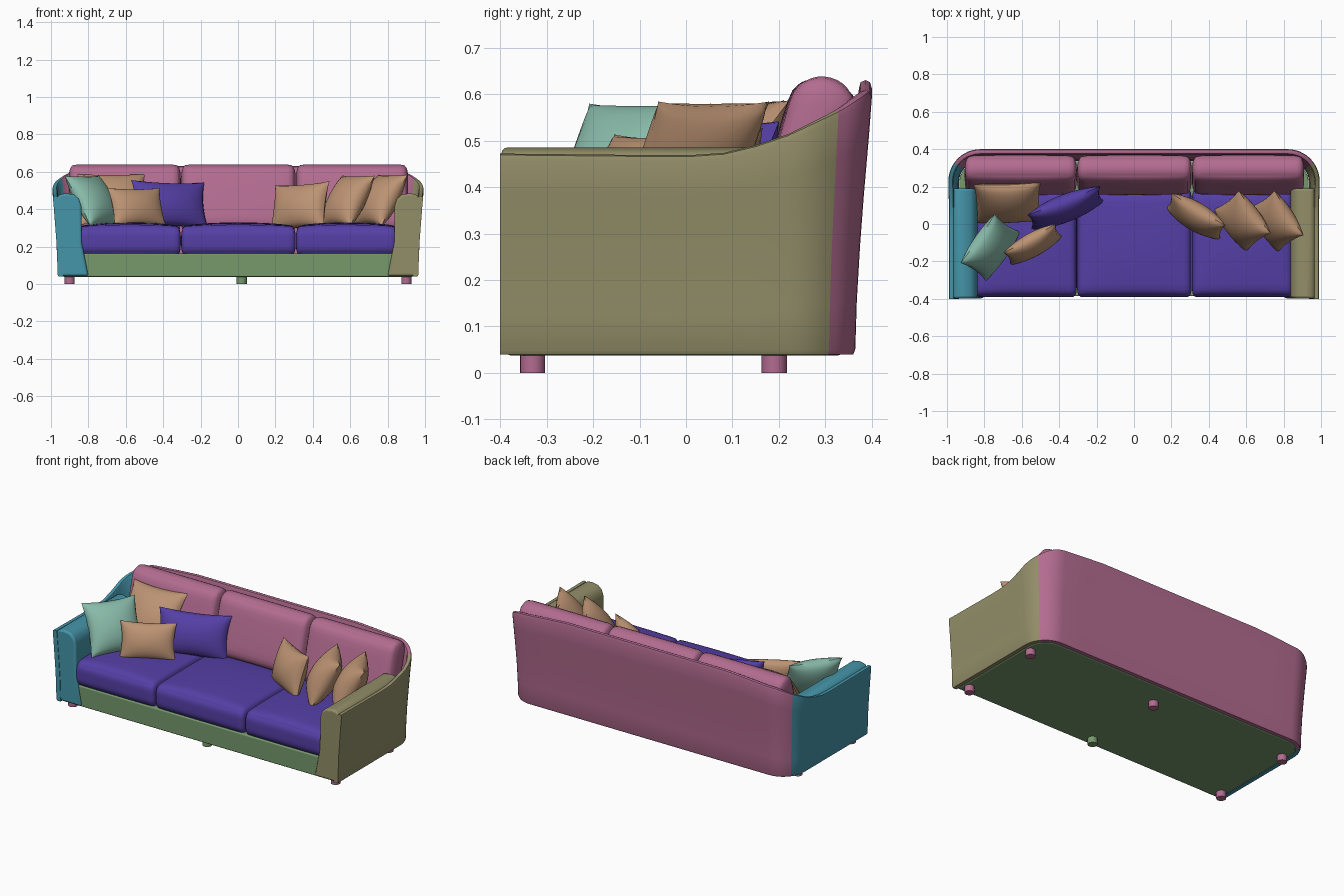
import bpy, bmesh
from math import sin, cos, pi, radians
from mathutils import Matrix, Vector

if "Cube" in bpy.data.objects:
    bpy.data.objects.remove(bpy.data.objects["Cube"])

PINK, PURPLE, GREEN = (.45, .15, .28, 1), (.09, .05, .38, 1), (.18, .32, .15, 1)
OLIVE, TEAL, BROWN, MINT = (.29, .27, .14, 1), (.06, .3, .4, 1), (.5, .29, .17, 1), (.25, .5, .4, 1)
MATS = {}


def finish(name, bm, color, bevel=0, segs=3):
    bmesh.ops.recalc_face_normals(bm, faces=bm.faces)
    me = bpy.data.meshes.new(name)
    bm.to_mesh(me)
    bm.free()
    ob = bpy.data.objects.new(name, me)
    bpy.context.collection.objects.link(ob)
    if color not in MATS:
        MATS[color] = bpy.data.materials.new("fabric_%d" % len(MATS))
        MATS[color].diffuse_color = color
    me.materials.append(MATS[color])
    if bevel:
        m = ob.modifiers.new("bevel", 'BEVEL')
        m.width, m.segments, m.limit_method, m.angle_limit = bevel, segs, 'ANGLE', radians(40)
    bpy.ops.object.select_all(action='DESELECT')
    ob.select_set(True)
    bpy.context.view_layer.objects.active = ob
    bpy.ops.object.shade_smooth_by_angle(angle=radians(45))
    return ob


def interp(pts, v):
    for (a, fa), (b, fb) in zip(pts, pts[1:]):
        if v <= b:
            return fa + (fb - fa) * max(0, (v - a) / (b - a))
    return pts[-1][1]


# Plan of the wrap-around shell: straight arm, rounded corner, straight back
A, B, R, FRONT, CORNER = 1.0, .40, .18, -.40, 12


def plan(d, front=FRONT):
    cx, cy, r = A - R, B - R, R - d
    half = [(A - d, front + (cy - front) * i / 9) for i in range(9)]
    half += [(cx + r * cos(i * pi / 2 / CORNER), cy + r * sin(i * pi / 2 / CORNER)) for i in range(CORNER + 1)]
    half += [(cx * (1 - i / 6), B - d) for i in range(1, 6)]
    return half + [(0, B - d)] + [(-x, y) for x, y in reversed(half)]


def top_height(x, y):
    h = interp([(-.4, .472), (0, .468), (.1, .475), (.2, .505), (.3, .55), (.34, .57), (.4, .61)], y)
    return h + .02 * min(1, max(0, (A - R - abs(x)) / .25))


# (height fraction, inset) around the wall section: up outside, over, down inside
SECTION = [(0, .004), (.02, 0), (.2, 0), (.4, 0), (.6, 0), (.8, 0), (.97, 0), (.993, .004), (1, .014),
           (.993, .024), (.97, .028), (.6, .028), (.3, .028), (0, .028)]
FLARE = [(.04, .036), (.2, .031), (.4, .016), (.58, 0)]
outer = plan(0)


def shell(name, lo, hi, color):
    bm = bmesh.new()
    rings = []
    for i in range(lo, hi + 1):
        h = top_height(*outer[i])
        ring = []
        for f, inset in SECTION:
            z = .04 + (h - .04) * f
            x, y = plan(inset + interp(FLARE, z))[i]
            ring.append(bm.verts.new((x, y, z)))
        rings.append(ring)
    n = len(SECTION)
    for a, b in zip(rings, rings[1:]):
        for k in range(n):
            bm.faces.new((a[k], a[(k + 1) % n], b[(k + 1) % n], b[k]))
    bm.faces.new(rings[0])
    bm.faces.new(rings[-1])
    finish(name, bm, color)


last = len(outer) - 1
shell("right_arm_shell", 0, 14, OLIVE)
shell("back_shell", 14, last - 14, PINK)
shell("left_arm_shell", last - 14, last, TEAL)


def extrude(name, pts, vec, color, bevel):
    bm = bmesh.new()
    f = bm.faces.new([bm.verts.new(p) for p in pts])
    ext = bmesh.ops.extrude_face_region(bm, geom=[f])
    bmesh.ops.translate(bm, vec=vec, verts=[v for v in ext["geom"] if isinstance(v, bmesh.types.BMVert)])
    return finish(name, bm, color, bevel)


# Base platform
extrude("base", [(x, y, .038) for x, y in plan(.066, -.385)], (0, 0, .125), GREEN, .006)

# Arm padding
PAD = [(.80, .043), (.835, .22), (.838, .42), (.85, .455), (.875, .477), (.92, .485), (.955, .478),
       (.973, .455), (.976, .40), (.955, .043)]
for side, s, col in (("right", 1, OLIVE), ("left", -1, TEAL)):
    extrude(side + "_arm_pad", [(s * x, -.397, z) for x, z in PAD], (0, .587, 0), col, .012)

# Legs
for x in (-.9, .02, .9):
    for y in (-.33, .19):
        bm = bmesh.new()
        bmesh.ops.create_cone(bm, cap_ends=True, segments=20, radius1=.027, radius2=.027, depth=.05,
                              matrix=Matrix.Translation((x, y, .025)))
        finish("leg", bm, GREEN if x == .02 and y < 0 else PINK)


def cushion(name, size, radii, matrix, color, axis, bulge):
    """Rounded box whose faces along one axis swell outward."""
    bm = bmesh.new()
    bmesh.ops.create_cube(bm, size=2)
    bmesh.ops.subdivide_edges(bm, edges=bm.edges, cuts=15, use_grid_fill=True)
    i, j = [k for k in range(3) if k != axis]
    for v in bm.verts:
        # crowd the grid toward the edges, then round them
        p = [(1 if c > 0 else -1) * (1 - (1 - abs(c)) ** 2) for c in v.co]
        pt = [c * s / 2 for c, s in zip(p, size)]
        core = [max(-(s / 2 - r), min(s / 2 - r, c)) for c, s, r in zip(pt, size, radii)]
        d = Vector([(c - k) / r for c, k, r in zip(pt, core, radii)]).normalized()
        v.co = [k + a * r for k, a, r in zip(core, d, radii)]
        v.co[axis] += p[axis] * bulge * (max(0, 1 - p[i] ** 2) * max(0, 1 - p[j] ** 2)) ** .6
    bm.transform(matrix)
    finish(name, bm, color)


# Three seat cushions and three back cushions
for x0, x1 in ((-.85, -.306), (-.304, .308), (.31, .85)):
    cushion("seat_cushion", (x1 - x0, .575, .15), (.022, .045, .05),
            Matrix.Translation(((x0 + x1) / 2, -.1025, .23)), PURPLE, 2, .024)
for x0, x1 in ((-.905, -.306), (-.304, .308), (.31, .91)):
    cushion("back_cushion", (x1 - x0, .135, .38), (.03, .066, .066),
            Matrix.Translation(((x0 + x1) / 2, .262, .452)) @ Matrix.Rotation(radians(-15), 4, 'X'),
            PINK, 1, .012)


def pillow(name, loc, w, h, t, yaw, lean, roll, color, n=18):
    """Scatter pillow: two swollen sheets joined at a seam with pointed corners."""
    bm = bmesh.new()
    grids = {}
    for s in (1, -1):
        for i in range(n + 1):
            for j in range(n + 1):
                u, v = -cos(pi * i / n), -cos(pi * j / n)
                u, v = (u + 2 * i / n - 1) / 2, (v + 2 * j / n - 1) / 2
                eu, ev = max(0, 1 - u * u), max(0, 1 - v * v)
                if s == -1 and (i in (0, n) or j in (0, n)):
                    grids[s, i, j] = grids[1, i, j]
                    continue
                x, y = u * w / 2 * (1 - .08 * ev), v * h / 2 * (1 - .08 * eu)
                grids[s, i, j] = bm.verts.new((x, y, s * t / 2 * (eu * ev) ** .52))
        for i in range(n):
            for j in range(n):
                bm.faces.new([grids[s, a, b] for a, b in ((i, j), (i + 1, j), (i + 1, j + 1), (i, j + 1))])
    bm.transform(Matrix.Translation(loc) @ Matrix.Rotation(radians(yaw), 4, 'Z')
                 @ Matrix.Rotation(radians(90 - lean), 4, 'X') @ Matrix.Rotation(radians(roll), 4, 'Z'))
    finish(name, bm, color)


# Scatter pillows
pillow("mint_pillow", (-.768, -.125, .446), .32, .315, .15, 55, 32, 0, MINT)
pillow("back_left_pillow", (-.675, .115, .452), .36, .34, .14, 2, 37, 0, BROWN)
pillow("purple_pillow", (-.365, .085, .425), .42, .26, .135, 22, 18, -2, PURPLE)
pillow("small_left_pillow", (-.54, -.11, .41), .32, .22, .115, 29, 20, 0, BROWN)
pillow("right_inner_pillow", (.33, .04, .415), .34, .26, .14, -32, 18, 4, BROWN)
pillow("right_middle_pillow", (.58, .015, .443), .285, .32, .16, -53, 31, 0, BROWN)
pillow("right_outer_pillow", (.76, .015, .447), .285, .32, .16, -57, 31, 0, BROWN)

for m in bpy.data.materials:
    if m.users and not m.is_grease_pencil:
        m.use_nodes = True
        m.node_tree.nodes["Principled BSDF"].inputs["Base Color"].default_value = m.diffuse_color
